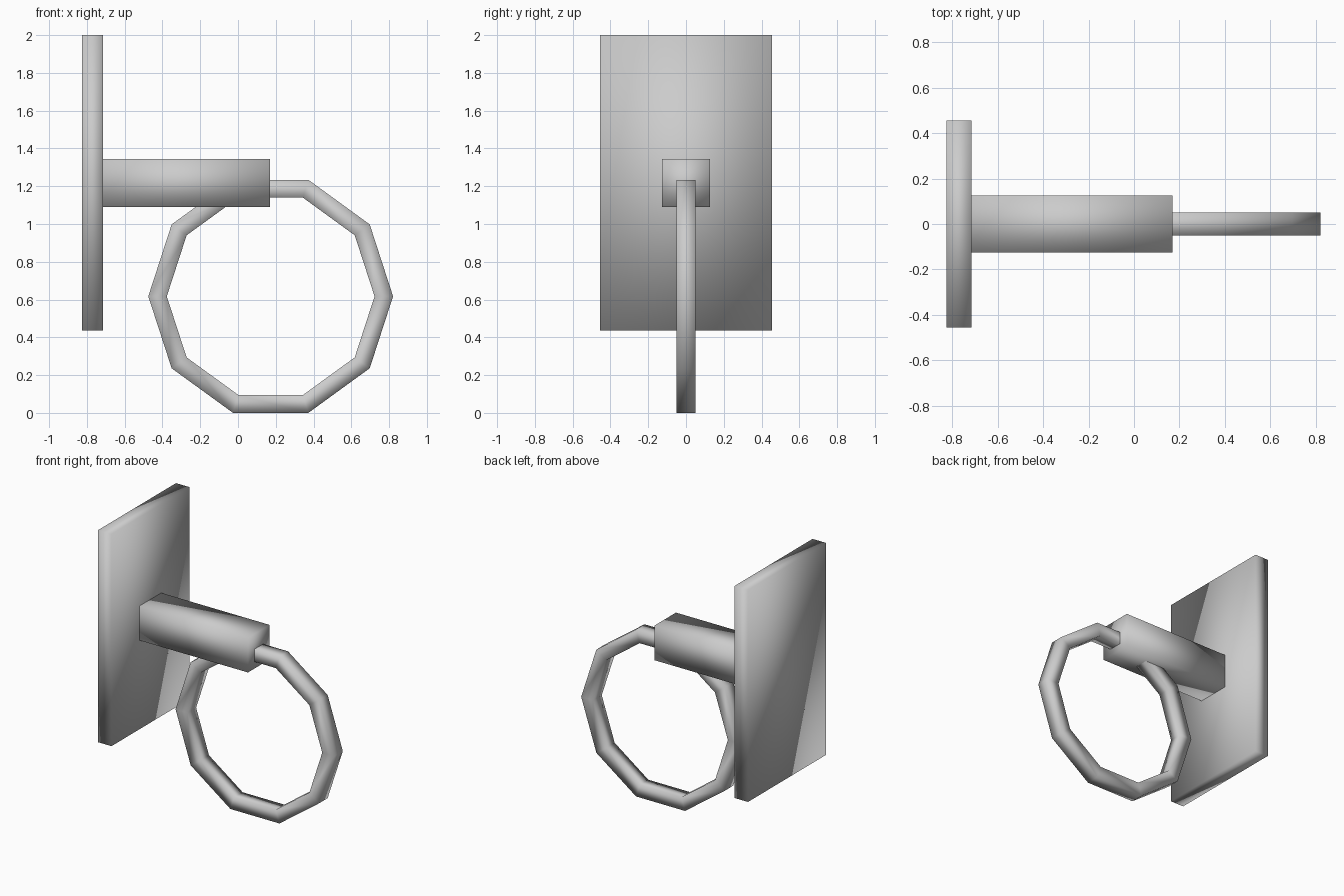
import bpy, bmesh, math
from mathutils import Vector

cube = bpy.data.objects.get("Cube")
if cube:
    bpy.data.objects.remove(cube, do_unlink=True)

# One plain grey finish for all parts
grey = bpy.data.materials.new("light_grey")
grey.use_nodes = True
colour = (0.6, 0.6, 0.6, 1)
grey.diffuse_color = colour
grey.node_tree.nodes["Principled BSDF"].inputs["Base Color"].default_value = colour


def add_part(name, bm):
    bmesh.ops.recalc_face_normals(bm, faces=bm.faces)
    for face in bm.faces:
        face.smooth = True  # soft shading runs over every edge
    mesh = bpy.data.meshes.new(name)
    bm.to_mesh(mesh)
    bm.free()
    mesh.materials.append(grey)
    obj = bpy.data.objects.new(name, mesh)
    bpy.context.collection.objects.link(obj)
    return obj


def add_box(name, low, high):
    low, high = Vector(low), Vector(high)
    bm = bmesh.new()
    bmesh.ops.create_cube(bm, size=1)
    bmesh.ops.scale(bm, vec=high - low, verts=bm.verts)
    bmesh.ops.translate(bm, vec=(low + high) / 2, verts=bm.verts)
    return add_part(name, bm)


def add_ring(name, centre, inner, outer, half_depth, sides):
    # Square section swept round a coarse circle in the xz plane
    section = [(outer, -half_depth), (outer, half_depth),
               (inner, half_depth), (inner, -half_depth)]
    bm = bmesh.new()
    loops = []
    for i in range(sides):
        a = math.tau * i / sides
        loops.append([bm.verts.new((centre[0] + r * math.cos(a), centre[1] + y,
                                    centre[2] + r * math.sin(a))) for r, y in section])
    for i in range(sides):
        here, after = loops[i], loops[(i + 1) % sides]
        for j in range(4):
            k = (j + 1) % 4
            bm.faces.new((here[j], here[k], after[k], after[j]))
    return add_part(name, bm)


# Wall plate, arm and hanging ring
add_box("wall_plate", (-0.825, -0.455, 0.435), (-0.715, 0.455, 2.0))
add_box("arm", (-0.715, -0.126, 1.09), (0.17, 0.126, 1.345))
add_ring("ring", (0.173, 0, 0.617), 0.55, 0.648, 0.05, 10)
